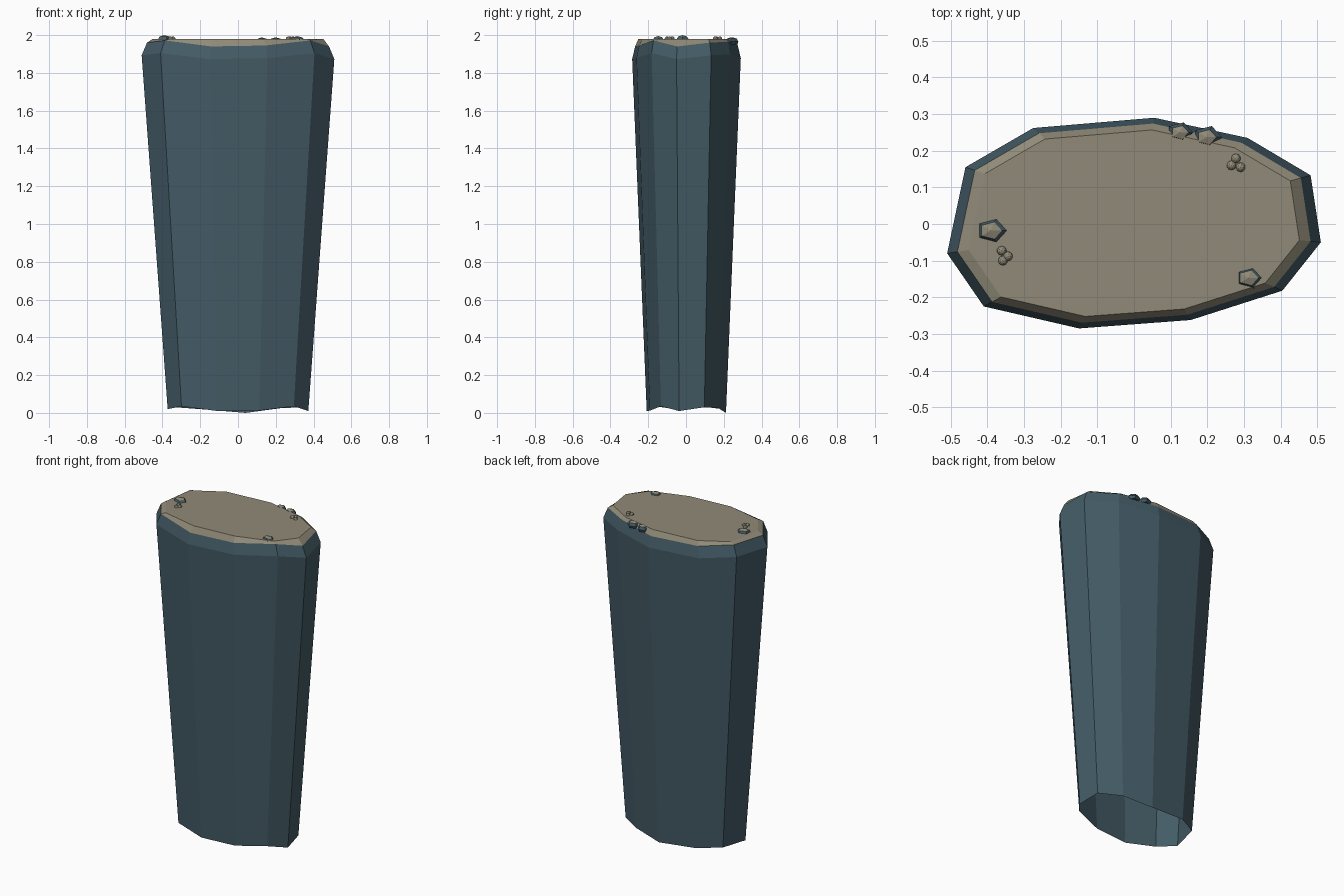
import bpy, bmesh, math
from mathutils import Matrix

if "Cube" in bpy.data.objects:
    bpy.data.objects.remove(bpy.data.objects["Cube"])


def material(name, rgb):
    m = bpy.data.materials.new(name)
    m.diffuse_color = (*rgb, 1.0)
    m.use_nodes = True
    m.node_tree.nodes["Principled BSDF"].inputs["Base Color"].default_value = m.diffuse_color
    return m


SLATE = material("slate blue rock", (0.058, 0.107, 0.135))
SAND = material("sandy top", (0.28, 0.255, 0.185))


def finish(name, bm):
    mesh = bpy.data.meshes.new(name)
    bm.to_mesh(mesh)
    bm.free()
    mesh.materials.append(SLATE)
    mesh.materials.append(SAND)
    obj = bpy.data.objects.new(name, mesh)
    bpy.context.collection.objects.link(obj)
    return obj


def bridge(bm, low, high, mat):
    n = len(low)
    for i in range(n):
        j = (i + 1) % n
        bm.faces.new((low[i], low[j], high[j], high[i])).material_index = mat


# Pillar: eleven-sided outline, open underneath, with an uneven bevelled rim
outline = [(-.51, -.08), (-.41, -.225), (-.15, -.285), (.155, -.262),
           (.405, -.182), (.51, -.05), (.482, .133), (.31, .235),
           (.055, .29), (-.275, .262), (-.46, .155)]
foot_z = [.02, .035, .01, .012, .035, .01, .03, .025, 0, .02, .03]
rim_z = [1.96, 1.972, 1.94, 1.945, 1.972, 1.94, 1.96, 1.965, 1.945, 1.955, 1.972]

bm = bmesh.new()


def ring(scale, heights):
    return [bm.verts.new((x * scale, y * scale, z))
            for (x, y), z in zip(outline, heights)]


foot = ring(.73, foot_z)
shoulder = ring(1, [z - .067 for z in rim_z])
rim = ring(.945, rim_z)
crown = ring(.885, [1.98] * len(outline))
bridge(bm, foot, shoulder, 0)
bridge(bm, shoulder, rim, 0)
bridge(bm, rim, crown, 1)
bm.faces.new(crown).material_index = 1
finish("rock_pillar", bm)


# Five-sided stones: slate sides and a sandy pointed cap
def stone(name, x, y, z, r, height, shift):
    bm = bmesh.new()
    rings = []
    for scale, h, dx in ((.8, -.5, 0), (1, .1, 0), (.68, .72, shift)):
        rings.append([bm.verts.new((x + dx + r * scale * math.cos(a),
                                    y + r * .8 * scale * math.sin(a), z + height * h))
                      for a in (k * math.tau / 5 for k in range(5))])
    bm.faces.new(rings[0][::-1])
    bridge(bm, rings[0], rings[1], 0)
    bridge(bm, rings[1], rings[2], 0)
    tip = bm.verts.new((x + shift, y, z + height))
    for k in range(5):
        bm.faces.new((rings[2][k], rings[2][(k + 1) % 5], tip)).material_index = 1
    finish(name, bm)


stone("stone_left", -.387, -.018, 1.972, .045, .028, -.004)
stone("stone_front", .316, -.147, 1.97, .04, .025, -.004)
stone("stone_back_a", .125, .25, 1.963, .036, .025, 0)
stone("stone_back_b", .2, .237, 1.963, .04, .025, -.002)


# Clusters of three small round pebbles
def pebbles(name, spots):
    bm = bmesh.new()
    for x, y in spots:
        bmesh.ops.create_icosphere(bm, subdivisions=2, radius=.013,
                                   matrix=Matrix.Translation((x, y, 1.98)))
    for f in bm.faces:
        f.material_index = 1
    finish(name, bm)


pebbles("pebbles_back", [(.266, .16), (.291, .155), (.278, .179)])
pebbles("pebbles_left", [(-.361, -.073), (-.344, -.088), (-.358, -.1)])
